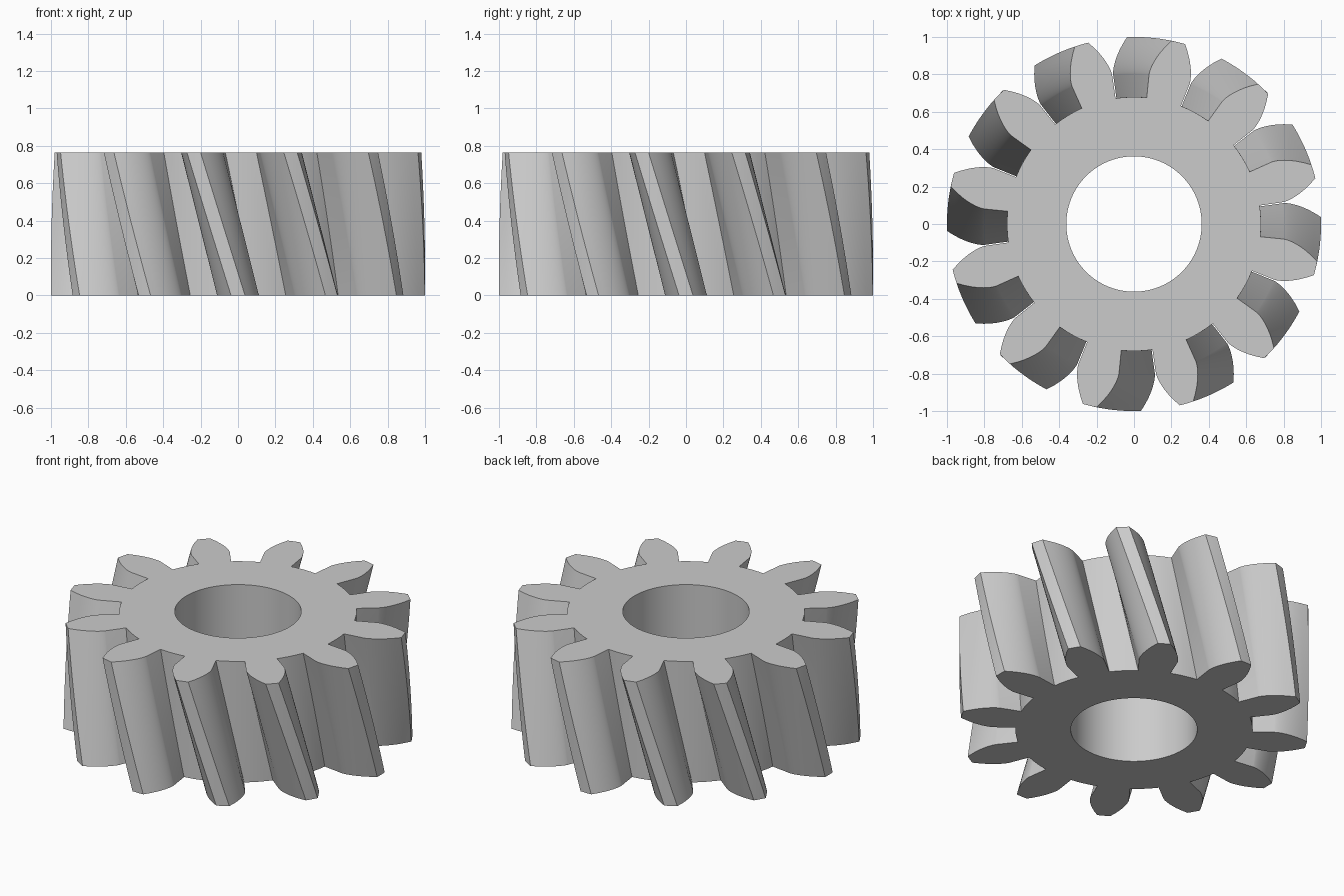
import bpy, bmesh
from math import sin, cos, tan, acos, radians, pi, sqrt

# Remove the default cube
cube = bpy.data.objects.get("Cube")
if cube:
    bpy.data.objects.remove(cube, do_unlink=True)

# Gear dimensions
TEETH = 12
TIP_R, BASE_R, ROOT_R, BORE_R = 1.0, 0.8055, 0.679, 0.362
HEIGHT = 0.765
TWIST = radians(-13.7)          # rotation of the top face against the bottom
BASE_HALF = radians(7.95)       # half tooth angle at the base circle
LAYERS = 24
STEPS = 10


def flank():
    """Right half of one tooth, root to tip, as (radius, angle from centre)."""
    points = [(ROOT_R, BASE_HALF)]
    for i in range(STEPS + 1):
        r = BASE_R + (TIP_R - BASE_R) * (i / STEPS) ** 2
        a = acos(min(1, BASE_R / r))
        points.append((r, BASE_HALF - (tan(a) - a)))
    return points


def gear_outline():
    """Closed polar outline of all the teeth, counter-clockwise."""
    side = flank()
    tip = side[-1][1]
    root_gap = 2 * pi / TEETH - 2 * BASE_HALF
    tooth = [(r, -a) for r, a in side]
    tooth += [(TIP_R, tip * k) for k in (-0.33, 0.33)]
    tooth += list(reversed(side))
    tooth += [(ROOT_R, BASE_HALF + root_gap * k / 4) for k in (1, 2, 3)]
    return [(r, a + 2 * pi * t / TEETH) for t in range(TEETH) for r, a in tooth]


def ring(bm, outline, z, turn):
    return [bm.verts.new((r * cos(a + turn), r * sin(a + turn), z))
            for r, a in outline]


def skin(bm, lower, upper):
    """Join two rings with a band of faces."""
    n = len(lower)
    for i in range(n):
        j = (i + 1) % n
        bm.faces.new((lower[i], lower[j], upper[j], upper[i]))


def cap(bm, outer, inner):
    """Fill the flat face between the teeth and the bore."""
    edges = []
    for loop in (outer, inner):
        for a, b in zip(loop, loop[1:] + loop[:1]):
            edges.append(bm.edges.get((a, b)))
    bmesh.ops.triangle_fill(bm, use_beauty=True, use_dissolve=False, edges=edges)


bm = bmesh.new()

# Helical teeth
outline = gear_outline()
rings = [ring(bm, outline, HEIGHT * k / LAYERS, TWIST * k / LAYERS)
         for k in range(LAYERS + 1)]
for lower, upper in zip(rings, rings[1:]):
    skin(bm, lower, upper)

# Bore
circle = [(BORE_R, 2 * pi * i / 96) for i in range(96)]
bore_bottom = ring(bm, circle, 0, 0)
bore_top = ring(bm, circle, HEIGHT, 0)
skin(bm, bore_top, bore_bottom)

# Flat end faces
cap(bm, rings[0], bore_bottom)
cap(bm, rings[-1], bore_top)
bmesh.ops.recalc_face_normals(bm, faces=bm.faces)

mesh = bpy.data.meshes.new("helical_gear")
bm.to_mesh(mesh)
bm.free()
gear = bpy.data.objects.new("helical_gear", mesh)
bpy.context.collection.objects.link(gear)

# Plain grey metal
colour = (0.6, 0.6, 0.6, 1)
grey = bpy.data.materials.new("grey_metal")
grey.use_nodes = True
grey.diffuse_color = colour
grey.node_tree.nodes["Principled BSDF"].inputs["Base Color"].default_value = colour
mesh.materials.append(grey)

# Smooth flanks with crisp edges
bpy.ops.object.select_all(action="DESELECT")
gear.select_set(True)
bpy.context.view_layer.objects.active = gear
bpy.ops.object.shade_smooth_by_angle(angle=radians(30))
